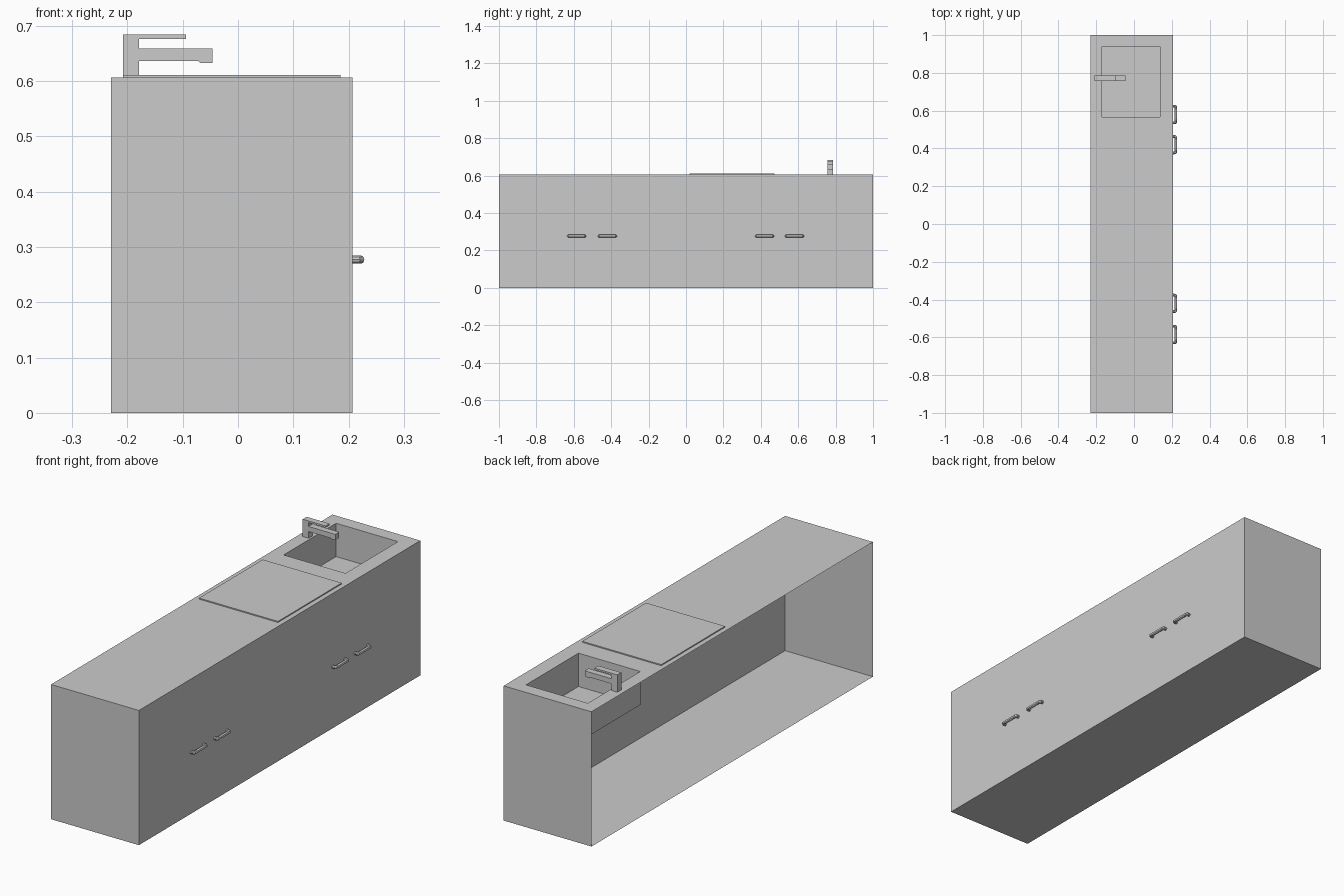
import bpy, bmesh

if "Cube" in bpy.data.objects:
    bpy.data.objects.remove(bpy.data.objects["Cube"])

X0, X1, Y0, Y1, H = -0.23, 0.207, -1.0, 1.0, 0.606


def make_object(name, bm):
    bmesh.ops.remove_doubles(bm, verts=bm.verts, dist=1e-5)
    mesh = bpy.data.meshes.new(name)
    bm.to_mesh(mesh)
    bm.free()
    obj = bpy.data.objects.new(name, mesh)
    bpy.context.collection.objects.link(obj)
    return obj


def face(bm, pts):
    bm.faces.new([bm.verts.new(p) for p in pts])


def rect(x0, x1, y0, y1, z):
    return [(x0, y0, z), (x1, y0, z), (x1, y1, z), (x0, y1, z)]


def ring(bm, a, b, sides=range(4)):
    # Quads joining two matching four-point loops
    for i in sides:
        j = (i + 1) % 4
        face(bm, [a[i], a[j], b[j], b[i]])


def box(name, x0, x1, y0, y1, z0, z1):
    bm = bmesh.new()
    low, high = rect(x0, x1, y0, y1, z0), rect(x0, x1, y0, y1, z1)
    face(bm, low[::-1])
    face(bm, high)
    ring(bm, low, high)
    return make_object(name, bm)


# Thin-walled cabinet, open along the back (-x)
floor, top = rect(X0, X1, Y0, Y1, 0), rect(X0, X1, Y0, Y1, H)
bm = bmesh.new()
face(bm, floor[::-1])
ring(bm, floor, top, sides=(0, 1, 2))
make_object("cabinet", bm)

# Worktop with the sink opening
rim = rect(-0.17, 0.138, 0.567, 0.94, H)
bm = bmesh.new()
ring(bm, top, rim)
make_object("worktop", bm)

# Sink basin
basin = rect(-0.17, 0.138, 0.567, 0.94, H - 0.15)
bm = bmesh.new()
face(bm, basin)
ring(bm, rim, basin)
make_object("sink_basin", bm)

# Hob plate
box("hob", -0.208, 0.185, 0.02, 0.473, H, 0.611)

# Tap: one side profile, extruded across its width
profile = [(-0.208, H), (-0.179, H), (-0.179, 0.636), (-0.072, 0.636),
           (-0.069, 0.633), (-0.046, 0.633), (-0.046, 0.659),
           (-0.179, 0.659), (-0.179, 0.676), (-0.094, 0.676),
           (-0.094, 0.684), (-0.208, 0.684)]
bm = bmesh.new()
face(bm, [(x, 0.757, z) for x, z in profile])
out = bmesh.ops.extrude_face_region(bm, geom=bm.faces[:])
verts = [v for v in out["geom"] if isinstance(v, bmesh.types.BMVert)]
bmesh.ops.translate(bm, verts=verts, vec=(0, 0.028, 0))
bmesh.ops.recalc_face_normals(bm, faces=bm.faces)
make_object("tap", bm)


# Door handles: round bar bent into a shallow bracket
def handle(name, y):
    r, half, xo = 0.0075, 0.0435, 0.2215
    path = [(X1, -half), (xo - 0.004, -half), (xo, -half + 0.004),
            (xo, half - 0.004), (xo - 0.004, half), (X1, half)]
    curve = bpy.data.curves.new(name, "CURVE")
    curve.dimensions = "3D"
    curve.bevel_depth = r
    curve.bevel_resolution = 3
    curve.use_fill_caps = True
    spline = curve.splines.new("POLY")
    spline.points.add(len(path) - 1)
    for p, (x, dy) in zip(spline.points, path):
        p.co = (x, y + dy, 0.277, 1)
    obj = bpy.data.objects.new(name, curve)
    bpy.context.collection.objects.link(obj)
    bpy.ops.object.select_all(action="DESELECT")
    obj.select_set(True)
    bpy.context.view_layer.objects.active = obj
    bpy.ops.object.convert(target="MESH")
    bpy.ops.object.shade_smooth_by_angle()


for i, y in enumerate((-0.585, -0.42, 0.42, 0.58)):
    handle(f"door_handle_{i + 1}", y)
